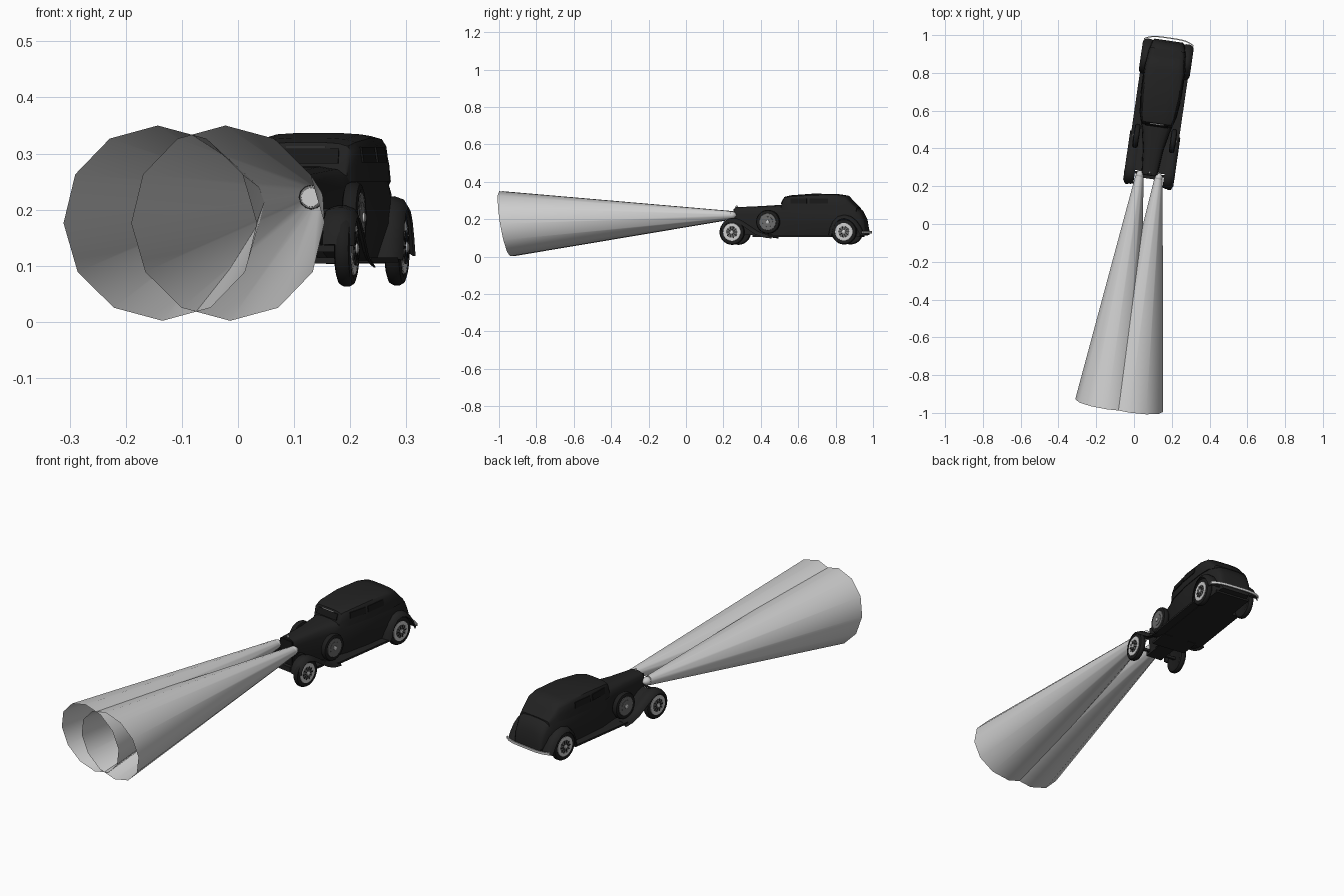
import bpy, bmesh, math
from mathutils import Matrix, Vector

# car frame: nose toward -y, turned slightly about z
CAR = Matrix.Translation((0.08, 0.25, 0)) @ Matrix.Rotation(math.radians(-8.3), 4, 'Z')


def material(name, v):
    m = bpy.data.materials.new(name)
    m.diffuse_color = (v, v, v, 1)
    return m


BLACK = material("black_paint", 0.016)
RUBBER = material("tyre_black", 0.012)
GLASS = material("dark_glass", 0.009)
BEAM = material("beam_grey", 0.62)
CHROME = material("chrome_grey", 0.6)
SPOKE = material("spoke_grey", 0.15)


def loft(name, rings, mat, caps=(True, True), angle=40):
    """Skin closed rings of equal point count."""
    bm = bmesh.new()
    vs = [[bm.verts.new(p) for p in r] for r in rings]
    n = len(rings[0])
    for a, b in zip(vs, vs[1:]):
        for i in range(n):
            j = (i + 1) % n
            bm.faces.new((a[i], a[j], b[j], b[i]))
    if caps[0]:
        bm.faces.new(vs[0])
    if caps[1]:
        bm.faces.new(vs[-1])
    bmesh.ops.recalc_face_normals(bm, faces=bm.faces)
    me = bpy.data.meshes.new(name)
    bm.to_mesh(me)
    bm.free()
    me.materials.append(mat)
    ob = bpy.data.objects.new(name, me)
    bpy.context.collection.objects.link(ob)
    ob.matrix_world = CAR
    bpy.context.view_layer.objects.active = ob
    ob.select_set(True)
    bpy.ops.object.shade_smooth_by_angle(angle=math.radians(angle))
    ob.select_set(False)
    return ob


def box(name, x0, x1, y0, y1, z0, z1, mat):
    return loft(name, [[(x0, y, z0), (x1, y, z0), (x1, y, z1), (x0, y, z1)]
                       for y in (y0, y1)], mat)


def lathe(name, centre, profile, mat, axis='X', n=28):
    """Turn (offset along axis, radius) pairs around an axis."""
    rings = []
    for o, r in profile:
        ring = []
        for i in range(n):
            a = 2 * math.pi * i / n
            c, s = r * math.cos(a), r * math.sin(a)
            ring.append(Vector(centre) + Vector((o, c, s) if axis == 'X' else (c, o, s)))
        rings.append(ring)
    return loft(name, rings, mat)


def section(y, z0, z1, wb, w, wt):
    """Mirrored body cross-section with rounded shoulders."""
    h = z1 - z0
    half = [(wb, z0), (w, z0 + 0.4 * h), (0.5 * (w + wt), z0 + 0.75 * h),
            (wt * 0.96, z0 + 0.9 * h), (wt * 0.75, z0 + 0.97 * h), (wt * 0.35, z1)]
    return [(x, y, z) for x, z in half] + [(-x, y, z) for x, z in reversed(half)]


# lower body with bonnet and tail
loft("body", [section(*s) for s in (
    (0.015, 0.13, 0.264, 0.036, 0.043, 0.040),
    (0.15, 0.11, 0.270, 0.050, 0.056, 0.052),
    (0.25, 0.108, 0.276, 0.066, 0.076, 0.072),
    (0.32, 0.108, 0.278, 0.082, 0.096, 0.094),
    (0.45, 0.108, 0.278, 0.090, 0.109, 0.107),
    (0.58, 0.108, 0.275, 0.090, 0.110, 0.107),
    (0.66, 0.110, 0.268, 0.086, 0.102, 0.096),
    (0.695, 0.112, 0.250, 0.080, 0.092, 0.085),
    (0.718, 0.114, 0.205, 0.074, 0.084, 0.076),
    (0.728, 0.116, 0.145, 0.068, 0.076, 0.068))], BLACK)

# closed cabin with steep windscreen
loft("cabin", [section(*s) for s in (
    (0.272, 0.25, 0.277, 0.076, 0.076, 0.074),
    (0.286, 0.25, 0.320, 0.086, 0.084, 0.078),
    (0.32, 0.25, 0.328, 0.096, 0.095, 0.088),
    (0.44, 0.25, 0.337, 0.108, 0.106, 0.099),
    (0.57, 0.25, 0.334, 0.109, 0.107, 0.099),
    (0.62, 0.25, 0.326, 0.104, 0.101, 0.090),
    (0.645, 0.25, 0.298, 0.100, 0.096, 0.086),
    (0.68, 0.24, 0.262, 0.090, 0.088, 0.080))], BLACK)

# windscreen, trim strips and floor
loft("windscreen", [[(sx * 0.06, y0 + d, z) for sx, y0, z in (
    (-1, 0.268, 0.282), (1, 0.268, 0.282), (1, 0.280, 0.309), (-1, 0.280, 0.309))]
    for d in (0, 0.006)], GLASS)
box("windscreen_trim", -0.035, 0.035, 0.278, 0.284, 0.311, 0.3125, CHROME)
box("chassis_floor", -0.088, 0.088, 0.12, 0.7, 0.104, 0.115, BLACK)
box("front_chassis", -0.04, 0.04, -0.01, 0.13, 0.115, 0.14, BLACK)
box("front_axle", -0.11, 0.11, 0.008, 0.02, 0.125, 0.137, BLACK)
box("rear_axle", -0.11, 0.11, 0.612, 0.626, 0.125, 0.139, BLACK)
box("radiator_grille", -0.036, 0.036, 0.008, 0.016, 0.14, 0.256, GLASS)
lathe("radiator_cap", (0, 0.022, 0.268), [(-0.005, 0.002), (-0.003, 0.006),
      (0.003, 0.006), (0.005, 0.002)], CHROME, n=12)


def fender(name, side, path, x0, x1):
    """Crowned mudguard swept along (y, z) points."""
    rings = []
    for i, (y, z) in enumerate(path):
        a, b = path[max(i - 1, 0)], path[min(i + 1, len(path) - 1)]
        t = Vector((b[0] - a[0], b[1] - a[1])).normalized()
        ny, nz = -t.y, t.x
        ring = []
        for f, d in ((0, -0.004), (0.25, 0.001), (0.55, 0.002), (0.85, -0.004),
                     (1, -0.018), (0.93, -0.018), (0.8, -0.009), (0.05, -0.009)):
            ring.append((side * (x0 + (x1 - x0) * f), y + ny * d, z + nz * d))
        rings.append(ring)
    return loft(name, rings, BLACK)


def wheel(name, x, y, z, side, r):
    """Tyre, bright rim, spoked centre and hub."""
    k = r / 0.068
    c = (x, y, z)
    lathe(name + "_tyre", c, [(o, q * k) for o, q in (
        (-0.012, 0.046), (-0.015, 0.055), (-0.012, 0.064), (-0.005, 0.068),
        (0.005, 0.068), (0.012, 0.064), (0.015, 0.055), (0.012, 0.046))], RUBBER)
    spare = name.startswith("spare")
    lathe(name + "_rim", c, [(side * o, q * k) for o, q in (
        (0.010, 0.049), (0.0145, 0.047), (0.0155, 0.040), (0.0145, 0.030))],
        SPOKE if spare else CHROME)
    lathe(name + "_spoke_disc", c, [(side * 0.010, 0.031 * k), (side * 0.0158, 0.029 * k),
          (side * 0.017, 0.012 * k)], SPOKE)
    if not spare:
        for i in range(10):
            a = math.tau * i / 10
            d, p = Vector((0, math.cos(a), math.sin(a))), Vector((0, -math.sin(a), math.cos(a)))
            o = Vector(c) + Vector((side * 0.0168, 0, 0))
            loft(name + "_spoke", [[o + d * q + p * w + Vector((h, 0, 0)) for w, h in (
                (-0.0022, -0.001), (0.0022, -0.001), (0.0022, 0.001), (-0.0022, 0.001))]
                for q in (0.012, 0.031)], RUBBER)
    lathe(name + "_hub", c, [(side * 0.015, 0.010), (side * 0.020, 0.009),
          (side * 0.022, 0.004)], CHROME, n=14)


FRONT = [(-0.050, 0.138), (-0.046, 0.160), (-0.030, 0.186), (-0.005, 0.202), (0.025, 0.206),
         (0.06, 0.194), (0.105, 0.165), (0.15, 0.135), (0.19, 0.120), (0.23, 0.115)]
REAR = [(0.535, 0.113), (0.542, 0.150), (0.557, 0.185), (0.585, 0.213), (0.62, 0.222),
        (0.655, 0.213), (0.684, 0.190), (0.705, 0.160), (0.722, 0.125)]

for side, tag in ((-1, "left"), (1, "right")):
    fender("front_fender_" + tag, side, FRONT, 0.078, 0.134)
    fender("rear_fender_" + tag, side, REAR, 0.080, 0.136)
    # inner apron joining fender to bonnet
    xs = sorted((side * 0.045, side * 0.085))
    loft("fender_apron_" + tag, [[(xs[0], y, z - 0.012), (xs[1], y, z - 0.012),
         (xs[1], y, z - 0.004), (xs[0], y, z - 0.004)] for y, z in FRONT[4:]], BLACK)
    xs = sorted((side * 0.080, side * 0.128))
    box("running_board_" + tag, *xs, 0.21, 0.55, 0.106, 0.115, BLACK)
    # wheels
    wheel("front_wheel_" + tag, side * 0.113, 0.0135, 0.131, side, 0.068)
    wheel("rear_wheel_" + tag, side * 0.115, 0.619, 0.133, side, 0.068)
    wheel("spare_wheel_" + tag, side * 0.098, 0.205, 0.186, side, 0.064)
    # side windows as thin plates following the cabin slope
    for y0, y1 in ((0.325, 0.415), (0.43, 0.53)):
        ring = []
        for d in (0.0, 0.004):
            ring.append([(side * (x + d), y, z) for x, y, z in (
                (0.0945 if y0 < 0.4 else 0.1055, y0, 0.284),
                (0.1045 if y0 < 0.4 else 0.1065, y1, 0.284),
                (0.1005 if y0 < 0.4 else 0.1020, y1, 0.312),
                (0.0905 if y0 < 0.4 else 0.1015, y0, 0.312))])
        loft("side_window_" + tag, ring, GLASS)
    # headlamp shell and lens
    hx = side * 0.051
    lathe("headlamp_" + tag, (hx, 0.0, 0.222), [(-0.004, 0.019), (0.0, 0.021), (0.012, 0.018),
          (0.022, 0.011), (0.027, 0.003)], CHROME, 'Y', 16)
    lathe("headlamp_lens_" + tag, (hx, -0.004, 0.222), [(-0.002, 0.017), (0.002, 0.018)],
          BEAM, 'Y', 16)
    # hollow light beam, open at the far end
    far = (0.018 + side * 0.061, -1.221, 0.176)
    rings = []
    for (cx, cy, cz), r in (((hx, -0.002, 0.222), 0.0215), (far, 0.174)):
        rings.append([(cx + r * math.cos(a), cy - 0.17 * r * math.sin(a), cz + r * math.sin(a))
                      for a in (math.tau * i / 12 for i in range(12))])
    loft("light_beam_" + tag, rings, BEAM, (False, False))

# headlamp crossbar and curved rear bumper
box("headlamp_bar", -0.09, 0.09, 0.006, 0.014, 0.196, 0.202, BLACK)
loft("rear_bumper", [[(x, y + a, 0.131 + b) for a, b in (
    (-0.003, -0.006), (0.003, -0.006), (0.003, 0.006), (-0.003, 0.006))]
    for x, y in ((0.132 * t / 6, 0.742 - 0.022 * (t / 6) ** 4) for t in range(-6, 7))], CHROME)
